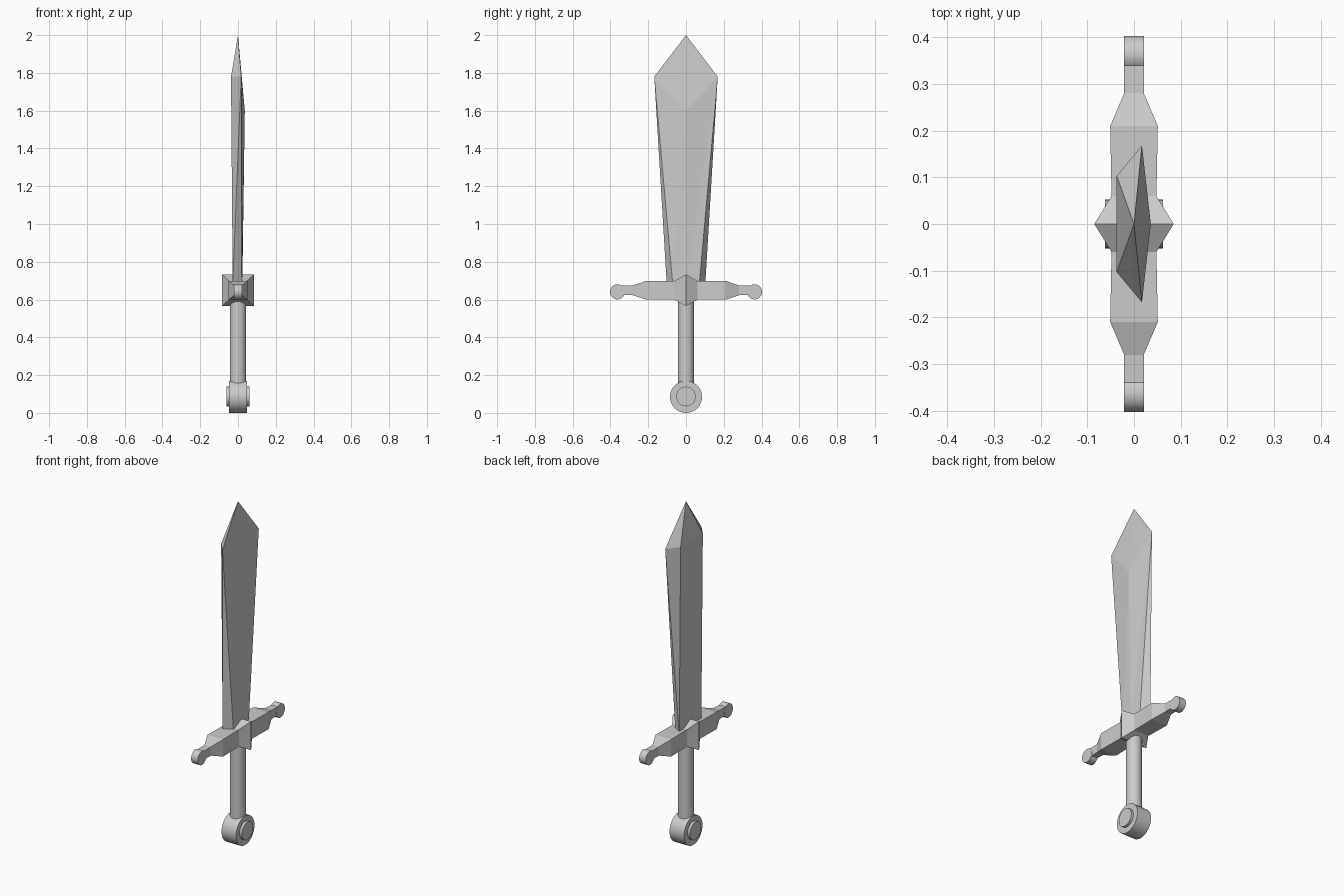
import bpy, bmesh, math

if "Cube" in bpy.data.objects:
    bpy.data.objects.remove(bpy.data.objects["Cube"])


def finish(bm, name):
    bmesh.ops.recalc_face_normals(bm, faces=bm.faces[:])
    me = bpy.data.meshes.new(name)
    bm.to_mesh(me)
    bm.free()
    ob = bpy.data.objects.new(name, me)
    bpy.context.collection.objects.link(ob)
    return ob


def cylinder(name, r, length, loc, along_x=False, sides=32):
    bpy.ops.mesh.primitive_cylinder_add(
        vertices=sides, radius=r, depth=length, location=loc,
        rotation=(0, math.pi / 2 if along_x else 0, 0))
    ob = bpy.context.object
    ob.name = name
    bpy.ops.object.shade_smooth_by_angle(angle=math.radians(30))
    return ob


# Blade: ridged front (+x), flat back (-x), widening towards the point
bm = bmesh.new()
bottom = [bm.verts.new(p) for p in [
    (0.023, 0, 0.68), (0.02, 0.07, 0.68), (-0.028, 0.102, 0.68),
    (-0.028, -0.102, 0.68), (0.02, -0.07, 0.68)]]
top = [bm.verts.new(p) for p in [
    (0.036, 0, 1.6), (0.017, 0.168, 1.78), (-0.037, 0.103, 1.78),
    (-0.037, -0.103, 1.78), (0.017, -0.168, 1.78)]]
tip = bm.verts.new((0, 0, 2))
for i in range(5):
    j = (i + 1) % 5
    a, b, c, d = bottom[i], bottom[j], top[j], top[i]
    if i == 1:      # bevel strips fold from back corner to wide corner
        bm.faces.new((a, b, d))
        bm.faces.new((b, c, d))
    elif i == 2:
        bm.faces.new((a, b, c, d))
    else:
        bm.faces.new((a, b, c))
        bm.faces.new((a, c, d)) 
    bm.faces.new((d, c, tip))
bm.faces.new(bottom)
finish(bm, "blade")

# Crossguard: rectangular sections (y, half x, half z) lofted along y
half = [(0, 0.085, 0.084), (0.06, 0.048, 0.05), (0.21, 0.051, 0.05),
        (0.28, 0.021, 0.026), (0.345, 0.021, 0.024)]
sections = [(-y, x, z) for y, x, z in reversed(half[1:])] + half
bm = bmesh.new()
rings = [[bm.verts.new((sx * x, y, 0.649 + sz * z))
          for sx, sz in ((1, 1), (-1, 1), (-1, -1), (1, -1))]
         for y, x, z in sections]
for r, s in zip(rings, rings[1:]):
    for i in range(4):
        j = (i + 1) % 4
        bm.faces.new((r[i], r[j], s[j], s[i]))
bm.faces.new(rings[0])
bm.faces.new(rings[-1])
finish(bm, "crossguard")

# Round guard ends
for side, label in ((1, "back"), (-1, "front")):
    cylinder("guard_end_" + label, 0.04, 0.043, (0, side * 0.363, 0.641), True)

# Grip, pommel disc and its raised centre
cylinder("grip", 0.043, 0.46, (0, 0, 0.385))
cylinder("pommel", 0.085, 0.094, (0, 0, 0.085), True)
cylinder("pommel_boss", 0.052, 0.124, (0, 0, 0.087), True)
